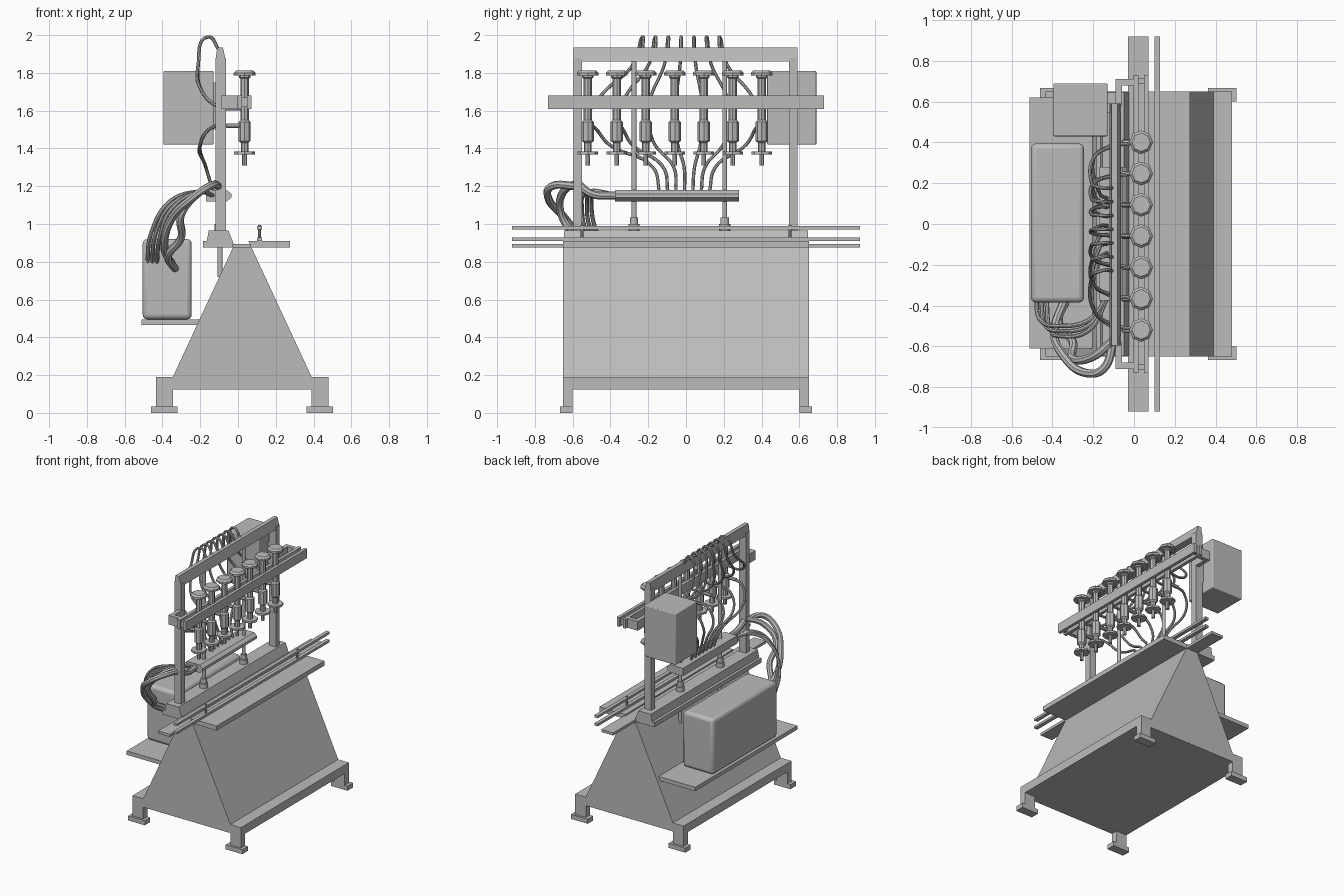
import bpy
import bmesh
from math import pi, radians
from mathutils import Vector

if "Cube" in bpy.data.objects:
    bpy.data.objects.remove(bpy.data.objects["Cube"], do_unlink=True)

GREY = (0.5, 0.5, 0.5, 1)
steel = bpy.data.materials.new("steel grey")
steel.use_nodes = True
steel.diffuse_color = GREY
steel.node_tree.nodes["Principled BSDF"].inputs["Base Color"].default_value = GREY


def finish(bm, name):
    bmesh.ops.recalc_face_normals(bm, faces=bm.faces)
    mesh = bpy.data.meshes.new(name)
    bm.to_mesh(mesh)
    bm.free()
    mesh.materials.append(steel)
    ob = bpy.data.objects.new(name, mesh)
    bpy.context.collection.objects.link(ob)
    return ob


def smooth(ob):
    bpy.ops.object.select_all(action='DESELECT')
    ob.select_set(True)
    bpy.context.view_layer.objects.active = ob
    bpy.ops.object.shade_smooth_by_angle(angle=radians(40))


def extrude(name, profile, y0, y1):
    """Profile in x and z, run along y."""
    bm = bmesh.new()
    face = bm.faces.new([bm.verts.new((x, y0, z)) for x, z in profile])
    ext = bmesh.ops.extrude_face_region(bm, geom=[face])
    verts = [v for v in ext["geom"] if isinstance(v, bmesh.types.BMVert)]
    bmesh.ops.translate(bm, verts=verts, vec=(0, y1 - y0, 0))
    return finish(bm, name)


def box(name, x0, x1, y0, y1, z0, z1, bevel=0):
    ob = extrude(name, [(x0, z0), (x1, z0), (x1, z1), (x0, z1)], y0, y1)
    if bevel:
        mod = ob.modifiers.new("rounding", 'BEVEL')
        mod.width = bevel
        mod.segments = 3
        smooth(ob)
    return ob


def turned(name, x, y, profile, sides):
    """Radius and height profile, spun about a vertical axis."""
    bm = bmesh.new()
    pts = [(0, profile[0][1])] + profile + [(0, profile[-1][1])]
    verts = [bm.verts.new((x + r, y, z)) for r, z in pts]
    edges = [bm.edges.new(pair) for pair in zip(verts, verts[1:])]
    bmesh.ops.spin(bm, geom=verts + edges, cent=(x, y, 0), axis=(0, 0, 1),
                   angle=2 * pi, steps=sides, use_duplicate=False)
    bmesh.ops.remove_doubles(bm, verts=bm.verts, dist=0.0005)
    return finish(bm, name)


def hose(name, points, radius):
    curve = bpy.data.curves.new(name, 'CURVE')
    curve.dimensions = '3D'
    curve.bevel_depth = radius
    curve.bevel_resolution = 2
    curve.resolution_u = 8
    curve.use_fill_caps = True
    spline = curve.splines.new('BEZIER')
    spline.bezier_points.add(len(points) - 1)
    for bp, co in zip(spline.bezier_points, points):
        bp.co = Vector(co)
        bp.handle_left_type = bp.handle_right_type = 'AUTO'
    curve.materials.append(steel)
    ob = bpy.data.objects.new(name, curve)
    bpy.context.collection.objects.link(ob)
    bpy.ops.object.select_all(action='DESELECT')
    ob.select_set(True)
    bpy.context.view_layer.objects.active = ob
    bpy.ops.object.convert(target='MESH')
    smooth(bpy.context.object)


# Base slab, legs and feet
box("base_slab", -0.435, 0.48, -0.65, 0.65, 0.125, 0.19)
for side, leg_x, foot_x in (("right", -0.39, -0.39), ("left", 0.435, 0.433)):
    for end, s in (("front", -1), ("back", 1)):
        y = s * 0.625
        box(f"{end}_{side}_leg", leg_x - 0.045, leg_x + 0.045, y - 0.025, y + 0.025, 0.03, 0.13)
        y = s * 0.633
        box(f"{end}_{side}_foot", foot_x - 0.07, foot_x + 0.07, y - 0.033, y + 0.033, 0, 0.035)

# Tapered body, work plate and post mount
extrude("body", [(-0.345, 0.19), (0.39, 0.19), (0.065, 0.89), (-0.02, 0.89)], -0.65, 0.65)
extrude("work_plate", [(0.07, 0.875), (0.275, 0.875), (0.275, 0.91), (0.055, 0.91)], -0.65, 0.65)
extrude("post_mount", [(-0.185, 0.875), (-0.02, 0.875), (-0.025, 0.9), (-0.05, 0.965),
                       (-0.155, 0.965), (-0.165, 0.91), (-0.185, 0.91)], -0.645, 0.645)

# Long guide rails with clamping bolts
box("under_rail", -0.03, 0.07, -0.92, 0.92, 0.875, 0.895)
box("lower_rail", 0.1, 0.128, -0.92, 0.92, 0.91, 0.928)
box("upper_rail", 0.1, 0.128, -0.92, 0.92, 0.972, 0.99)
for y in (-0.55, 0.55):
    turned("rail_bolt", 0.114, y, [(0.008, 0.91), (0.008, 0.995)], 8)

# Portal frame and its guide rods
for side, y in (("front", -0.573), ("back", 0.568)):
    box(f"{side}_post", -0.12, -0.063, y - 0.023, y + 0.023, 0.95, 1.88)
extrude("top_beam", [(-0.12, 1.86), (-0.063, 1.86), (-0.08, 1.935), (-0.11, 1.935)], -0.596, 0.591)
for y in (-0.275, 0.205):
    turned("guide_rod", -0.095, y, [(0.013, 0.72), (0.013, 1.93)], 12)
    turned("rod_collar", -0.095, y, [(0.03, 0.965), (0.03, 1.0), (0.022, 1.0), (0.022, 1.035)], 12)

# Double crossbar and brackets
for x in (0.01, 0.06):
    box("crossbar", x - 0.012, x + 0.012, -0.73, 0.73, 1.61, 1.68)
for s in (-1, 1):
    box("crossbar_arm", -0.09, 0.0, s * 0.68, s * 0.71, 1.61, 1.68)
    box("crossbar_clamp", -0.09, -0.06, s * 0.58, s * 0.71, 1.61, 1.68)
    box("crossbar_spacer", 0.02, 0.05, s * 0.69, s * 0.715, 1.62, 1.67)

# Manifold bar
extrude("manifold", [(-0.17, 1.12), (-0.06, 1.12), (-0.035, 1.14), (-0.035, 1.16),
                     (-0.06, 1.18), (-0.17, 1.18)], -0.375, 0.28)

# Seven tool heads, each with an arm, a feed hose and a return hose
HEAD = [(0.013, 1.31), (0.013, 1.368), (0.055, 1.368), (0.055, 1.383), (0.02, 1.383), (0.02, 1.43),
        (0.032, 1.44), (0.032, 1.54), (0.022, 1.55), (0.022, 1.77), (0.03, 1.775), (0.03, 1.785),
        (0.058, 1.785), (0.058, 1.8), (0.045, 1.812)]
for i in range(7):
    y = -0.52 + i * 0.1535
    ym = -0.14 + i * 0.044
    yt = -0.23 + i * 0.068
    turned("tool_head", 0.035, y, HEAD, 8)
    hose("head_arm", [(-0.06, y, 1.52), (0.03, y, 1.52)], 0.013)
    hose("feed_hose", [(-0.05, y, 1.52), (-0.14, y * 0.93, 1.51), (-0.2, y * 0.7 + ym * 0.3, 1.42),
                       (-0.17, ym * 1.25, 1.3), (-0.13, ym, 1.17)], 0.009)
    hose("return_hose", [(0.02, y, 1.61), (-0.1, y * 0.95, 1.62), (-0.19, y * 0.7 + yt * 0.3, 1.7),
                         (-0.21, yt * 1.2, 1.85), (-0.16, yt, 1.99), (-0.1, yt, 1.92)], 0.009)

# Control box, power unit and its shelf
box("control_box", -0.395, -0.13, 0.43, 0.69, 1.42, 1.81, 0.006)
box("control_box_bracket", -0.14, -0.1, 0.545, 0.59, 1.5, 1.75)
box("power_unit", -0.505, -0.245, -0.385, 0.395, 0.495, 0.92, 0.025)
box("shelf", -0.512, -0.2, -0.61, 0.62, 0.465, 0.495)

# Thick supply hoses looping around the front post
hose("supply_hose_outer", [(-0.1, -0.57, 1.2), (-0.15, -0.71, 1.2), (-0.24, -0.73, 1.14),
                           (-0.35, -0.64, 1.03), (-0.39, -0.52, 0.88), (-0.34, -0.37, 0.77)], 0.021)
hose("supply_hose_inner", [(-0.1, -0.57, 1.22), (-0.2, -0.65, 1.17), (-0.3, -0.66, 1.05),
                           (-0.3, -0.58, 0.93), (-0.37, -0.48, 0.83), (-0.33, -0.37, 0.76)], 0.021)
hose("supply_link", [(-0.1, -0.57, 1.21), (-0.09, -0.5, 1.16), (-0.1, -0.37, 1.15)], 0.021)

# Thin hoses from the manifold to the power unit
for k in range(3):
    d = k * 0.025
    hose("thin_hose", [(-0.13, -0.36, 1.15), (-0.22, -0.47 - d, 1.17), (-0.36, -0.5 - d, 1.12 - d),
                       (-0.46 + d, -0.47 - d, 0.95), (-0.48 + d, -0.37, 0.79)], 0.011)
